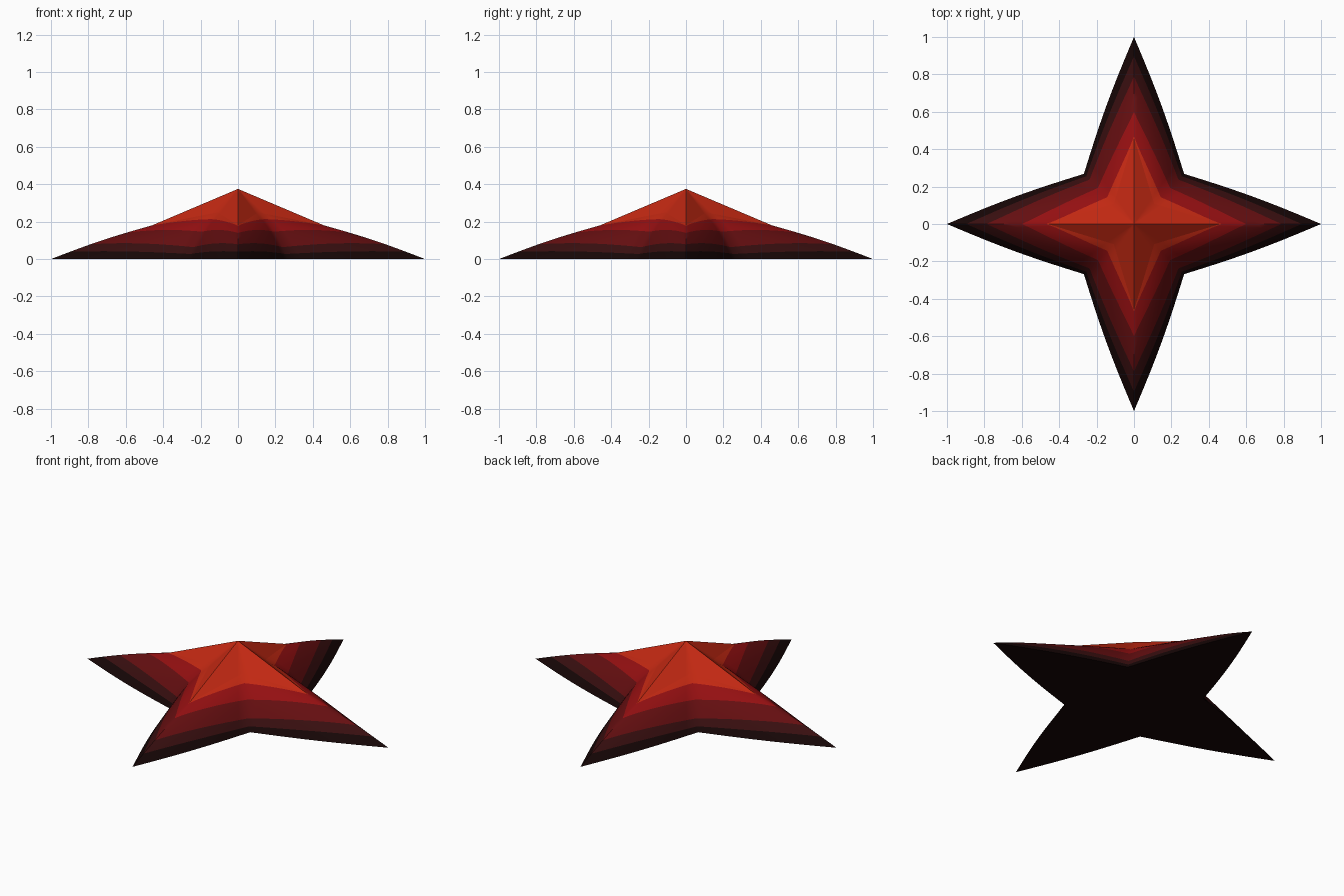
import bpy, bmesh, math
from mathutils import Vector, Matrix

if "Cube" in bpy.data.objects:
    bpy.data.objects.remove(bpy.data.objects["Cube"])

def srgb(r, g, b):
    return tuple(((c / 255 + 0.055) / 1.055) ** 2.4 if c > 10 else c / 255 / 12.92
                 for c in (r, g, b)) + (1.0,)

def material(name, *rgb):
    m = bpy.data.materials.new(name)
    m.diffuse_color = srgb(*rgb)
    m.use_nodes = True
    m.node_tree.nodes["Principled BSDF"].inputs["Base Color"].default_value = m.diffuse_color
    return m

MATS = [material("near_black", 22, 6, 6),
        material("dark_brown", 56, 14, 15),
        material("maroon", 100, 14, 16),
        material("deep_red", 148, 15, 17),
        material("orange_red", 194, 40, 18)]

HALF = 10                      # steps from an arm tip to a valley
N = 8 * HALF

def around():
    """Yield (arm rotation, offset u): u = 0 at the tip, +-1 at the valleys."""
    for i in range(N):
        arm = (i + HALF) // (2 * HALF)
        yield Matrix.Rotation(arm * math.pi / 2, 3, 'Z'), (i - arm * 2 * HALF) / HALF

def base_point(a):             # slightly bowed footprint edge
    p = Vector((1, 0, 0)).lerp(Vector((0.268, 0.268, 0)), a)
    return p + Vector((0.35, 0.94, 0)) * 0.012 * math.sin(math.pi * a)

def crease_point(a):           # straight edge of the raised inner star
    return Vector((0.46, 0, 0.18)).lerp(Vector((0.108, 0.108, 0.25)), a)

def skirt_point(a, t):
    p = base_point(a).lerp(crease_point(a), t)
    p.z += (0.009 + 0.02 * math.sin(a * math.pi / 2)) * math.sin(math.pi * t)
    return p

def ring(bm, fn):
    verts = []
    for rot, u in around():
        p = fn(abs(u))
        if u < 0:
            p.y = -p.y
        verts.append(bm.verts.new(rot @ p))
    return verts

def bridge(bm, lo, hi, mat):
    for i in range(N):
        j = (i + 1) % N
        bm.faces.new((lo[i], lo[j], hi[j], hi[i])).material_index = mat

def fan(bm, loop, co, mat, flip=False):
    c = bm.verts.new(co)
    for i in range(N):
        a, b = loop[i], loop[(i + 1) % N]
        bm.faces.new((b, a, c) if flip else (a, b, c)).material_index = mat

def finish(bm, name, angle):
    me = bpy.data.meshes.new(name)
    bm.to_mesh(me)
    bm.free()
    for m in MATS:
        me.materials.append(m)
    ob = bpy.data.objects.new(name, me)
    bpy.context.collection.objects.link(ob)
    bpy.ops.object.select_all(action='DESELECT')
    ob.select_set(True)
    bpy.context.view_layer.objects.active = ob
    bpy.ops.object.shade_smooth_by_angle(angle=math.radians(angle))

# Sloping star body: colour bands end at (t on ridge, t in valley)
bands = [(0.19, 0.08), (0.39, 0.19), (0.74, 0.47), (0.985, 0.78), (1.0, 1.0)]
bm = bmesh.new()
prev = ring(bm, base_point)
fan(bm, prev, (0, 0, 0), 0, flip=True)      # flat underside
start = (0.0, 0.0)
for mat, end in enumerate(bands):
    for s in (1 / 3, 2 / 3, 1):
        tr, tv = (start[k] + (end[k] - start[k]) * s for k in (0, 1))
        nxt = ring(bm, lambda a: skirt_point(a, tr + (tv - tr) * a ** 1.2))
        bridge(bm, prev, nxt, mat)
        prev = nxt
    start = end
bmesh.ops.remove_doubles(bm, verts=bm.verts, dist=1e-5)
finish(bm, "star_body", 50)

# Raised four-pointed crown rising to the peak
bm = bmesh.new()
APEX = Vector((0, 0, 0.375))
prev = ring(bm, crease_point)
for s in (0.3, 0.6, 0.85):
    nxt = ring(bm, lambda a: crease_point(a).lerp(APEX, s))
    bridge(bm, prev, nxt, 4)
    prev = nxt
fan(bm, prev, APEX, 4)
finish(bm, "star_crown", 50)
